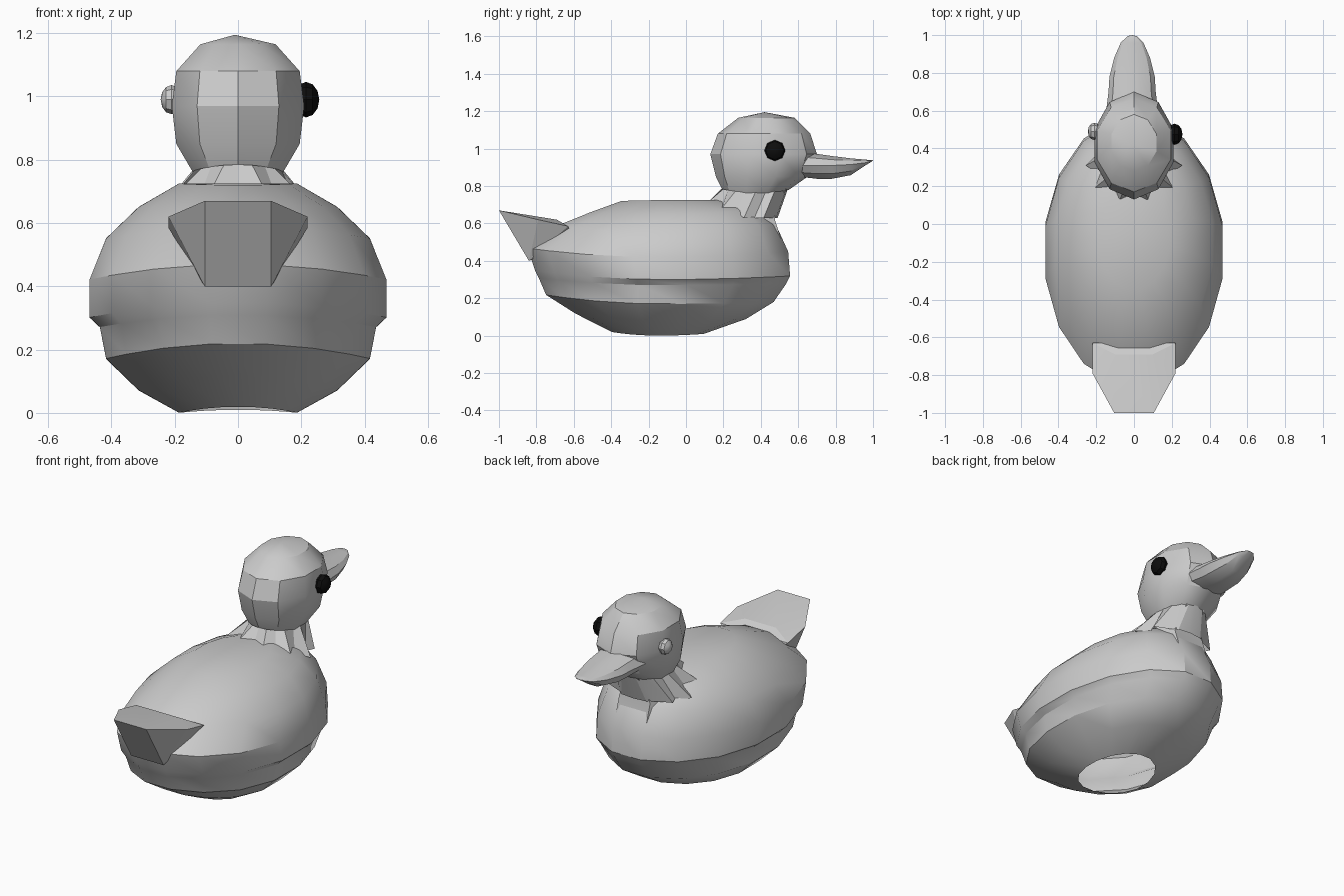
import bpy, bmesh, math
from math import sin, cos, pi

cube = bpy.data.objects.get("Cube")
if cube:
    bpy.data.objects.remove(cube, do_unlink=True)


def material(name, value):
    m = bpy.data.materials.new(name)
    m.use_nodes = True
    col = (value, value, value, 1)
    m.diffuse_color = col
    m.node_tree.nodes["Principled BSDF"].inputs["Base Color"].default_value = col
    return m


GREY = material("plain grey", 0.6)
BLACK = material("eye black", 0.004)


def finish(bm, name, mat, angle=30):
    bmesh.ops.recalc_face_normals(bm, faces=bm.faces)
    me = bpy.data.meshes.new(name)
    bm.to_mesh(me)
    bm.free()
    me.materials.append(mat)
    ob = bpy.data.objects.new(name, me)
    bpy.context.collection.objects.link(ob)
    bpy.ops.object.select_all(action='DESELECT')
    ob.select_set(True)
    bpy.context.view_layer.objects.active = ob
    bpy.ops.object.shade_smooth_by_angle(angle=math.radians(angle))
    return ob


def loft(name, rings, tip=None, angle=30):
    """Skin a stack of point rings, optionally closed by a tip point."""
    bm = bmesh.new()
    rows = [[bm.verts.new(p) for p in r] for r in rings]
    n = len(rows[0])
    for a, b in zip(rows, rows[1:]):
        for i in range(n):
            j = (i + 1) % n
            bm.faces.new((a[i], a[j], b[j], b[i]))
    if tip:
        t = bm.verts.new(tip)
        for i in range(n):
            bm.faces.new((rows[-1][i], rows[-1][(i + 1) % n], t))
    return finish(bm, name, GREY, angle)


def level(n, phase, yf, zf, yb, zb, w, zm):
    """Oval ring with its own height at the front, back and sides."""
    pts = []
    for i in range(n):
        a = 2 * pi * (i + phase) / n
        c = cos(a)
        z = zm + c * c * ((zf if c > 0 else zb) - zm)
        pts.append((w * sin(a), (yf + yb) / 2 + c * (yf - yb) / 2, z))
    return pts


# Body: stacked ovals with an open underside and a small fold at the wings
body = [
    (0.10, 0.01, -0.40, 0.02, 0.19, 0.0),
    (0.33, 0.09, -0.60, 0.12, 0.32, 0.07),
    (0.48, 0.18, -0.76, 0.22, 0.425, 0.17),
    (0.55, 0.28, -0.80, 0.31, 0.445, 0.27),
    (0.57, 0.32, -0.82, 0.35, 0.478, 0.30),
    (0.56, 0.45, -0.86, 0.47, 0.478, 0.42),
    (0.49, 0.60, -0.70, 0.59, 0.425, 0.55),
    (0.40, 0.68, -0.52, 0.66, 0.32, 0.65),
    (0.20, 0.725, -0.35, 0.72, 0.19, 0.725),
]
loft("body", [level(16, 0.5, *r) for r in body], (0, -0.05, 0.725))

# Head
head = [
    (0.55, 0.78, 0.20, 0.77, 0.15, 0.76),
    (0.65, 0.85, 0.16, 0.85, 0.205, 0.85),
    (0.70, 0.97, 0.13, 0.97, 0.22, 0.97),
    (0.665, 1.08, 0.17, 1.08, 0.205, 1.08),
    (0.58, 1.165, 0.28, 1.165, 0.125, 1.165),
]
loft("head", [level(10, 0, *r) for r in head], (-0.01, 0.42, 1.195))

# Neck: flares down into a ragged collar of points lying on the body
top = level(20, 0, 0.55, 0.80, 0.19, 0.785, 0.145, 0.765)
low = []
for i in range(20):
    a = 2 * pi * i / 20
    r = 1.0 if i % 2 else 0.76
    y = 0.31 + (0.18 if cos(a) > 0 else 0.20 * r) * cos(a)
    low.append((0.255 * r * sin(a), y, 0.63 + 0.09 * max(0, -cos(a))))
loft("neck", [low, top], angle=15)

# Breast strip joining the chest to the throat
bm = bmesh.new()
strip = [(0.10, 0.53, 0.45), (0.10, 0.475, 0.62), (0.07, 0.475, 0.70), (0.06, 0.55, 0.80)]
pairs = [[bm.verts.new((s * x, y, z)) for s in (-1, 1)] for x, y, z in strip]
backs = [[bm.verts.new((s * (x + 0.05), y - 0.13, z)) for s in (-1, 1)] for x, y, z in strip]
for k in range(3):
    p, q, b, c = pairs[k], pairs[k + 1], backs[k], backs[k + 1]
    bm.faces.new((p[0], p[1], q[1], q[0]))
    for s in (0, 1):
        bm.faces.new((p[s], q[s], c[s], b[s]))
finish(bm, "breast_strip", GREY)

# Beak: flattened sections along its length (y, half width, top, middle, bottom)
beak = [
    (0.58, 0.14, 0.99, 0.91, 0.85),
    (0.70, 0.125, 0.975, 0.91, 0.835),
    (0.78, 0.12, 0.963, 0.91, 0.835),
    (0.88, 0.095, 0.95, 0.915, 0.855),
    (0.96, 0.06, 0.942, 0.925, 0.91),
]
sections = []
for y, w, zt, zm, zb in beak:
    angles = [2 * pi * i / 10 for i in range(10)]
    sections.append([(w * cos(a) - 0.01, y,
                      zm + sin(a) * (zt - zm if sin(a) > 0 else zm - zb)) for a in angles])
loft("beak", sections + [[(0.4 * (p[0] + 0.01) - 0.01, 0.995, 0.935 + (p[2] - 0.925) * 0.2)
                          for p in sections[-1]]], (-0.01, 1.0, 0.936))

# Tail: faceted wedge with a flat, upswept top
bm = bmesh.new()
for s in (-1, 1):
    for p in ((0.105, -1.0, 0.67), (0.22, -0.79, 0.62), (0.22, -0.63, 0.585),
              (0.105, -0.86, 0.47), (0.105, -0.84, 0.40), (0.10, -0.60, 0.50),
              (0.10, -0.69, 0.62)):
        bm.verts.new((s * p[0], p[1], p[2]))
bmesh.ops.convex_hull(bm, input=bm.verts)
finish(bm, "tail", GREY, 20)

# Eyes: a black bead on the left, a smaller plain one on the right
for name, x, y, r, mat in (("left_eye", 0.215, 0.475, 0.056, BLACK),
                           ("right_eye", -0.21, 0.49, 0.046, GREY)):
    bm = bmesh.new()
    bmesh.ops.create_uvsphere(bm, u_segments=8, v_segments=6, radius=r)
    for v in bm.verts:
        v.co = (x + v.co.z * 0.75, y + v.co.x, 0.99 + v.co.y)
    finish(bm, name, mat)
